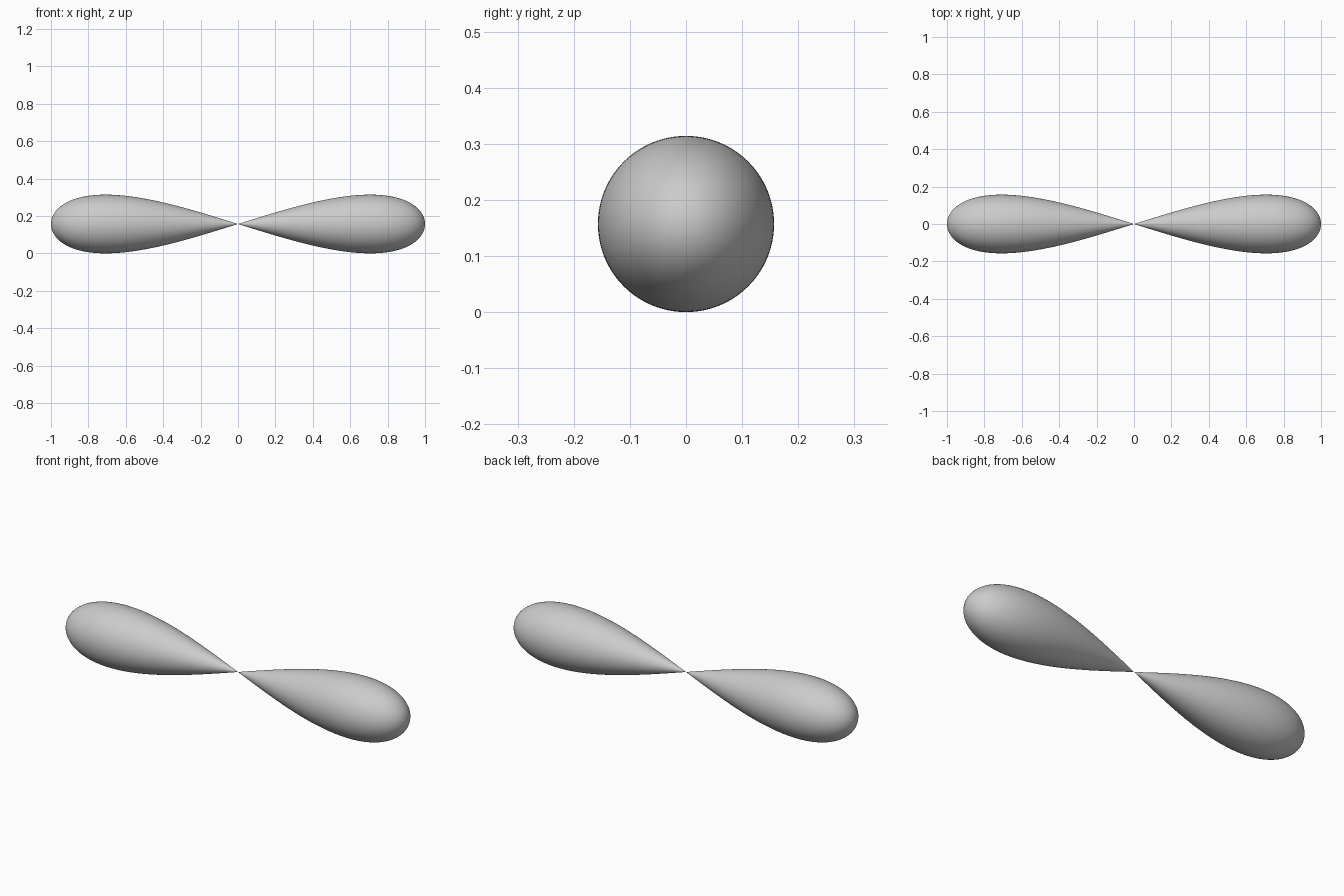
import bpy, bmesh, math

if "Cube" in bpy.data.objects:
    bpy.data.objects.remove(bpy.data.objects["Cube"])

RADIUS = 0.157   # widest radius of each lobe
SEGS = 128       # sides around the axis
RINGS = 64       # rings from the pinch to the round tip


def lobe(name, side):
    """Half of a figure-eight curve spun round the x axis."""
    bm = bmesh.new()
    points = []
    for i in range(RINGS + 1):
        t = math.pi / 2 * i / RINGS
        points.append(bm.verts.new((side * math.sin(t), 0, RADIUS * math.sin(2 * t))))
    edges = [bm.edges.new(pair) for pair in zip(points, points[1:])]
    bmesh.ops.spin(bm, geom=points + edges, cent=(0, 0, 0), axis=(1, 0, 0),
                   angle=2 * math.pi, steps=SEGS, use_merge=True)
    # Close the pinch point and the tip
    bmesh.ops.remove_doubles(bm, verts=bm.verts[:], dist=1e-5)
    bmesh.ops.recalc_face_normals(bm, faces=bm.faces[:])
    for face in bm.faces:
        face.smooth = True
    mesh = bpy.data.meshes.new(name)
    bm.to_mesh(mesh)
    bm.free()
    obj = bpy.data.objects.new(name, mesh)
    obj.location.z = RADIUS
    bpy.context.collection.objects.link(obj)


# Two teardrop lobes meeting at a point
lobe("left_lobe", -1)
lobe("right_lobe", 1)
